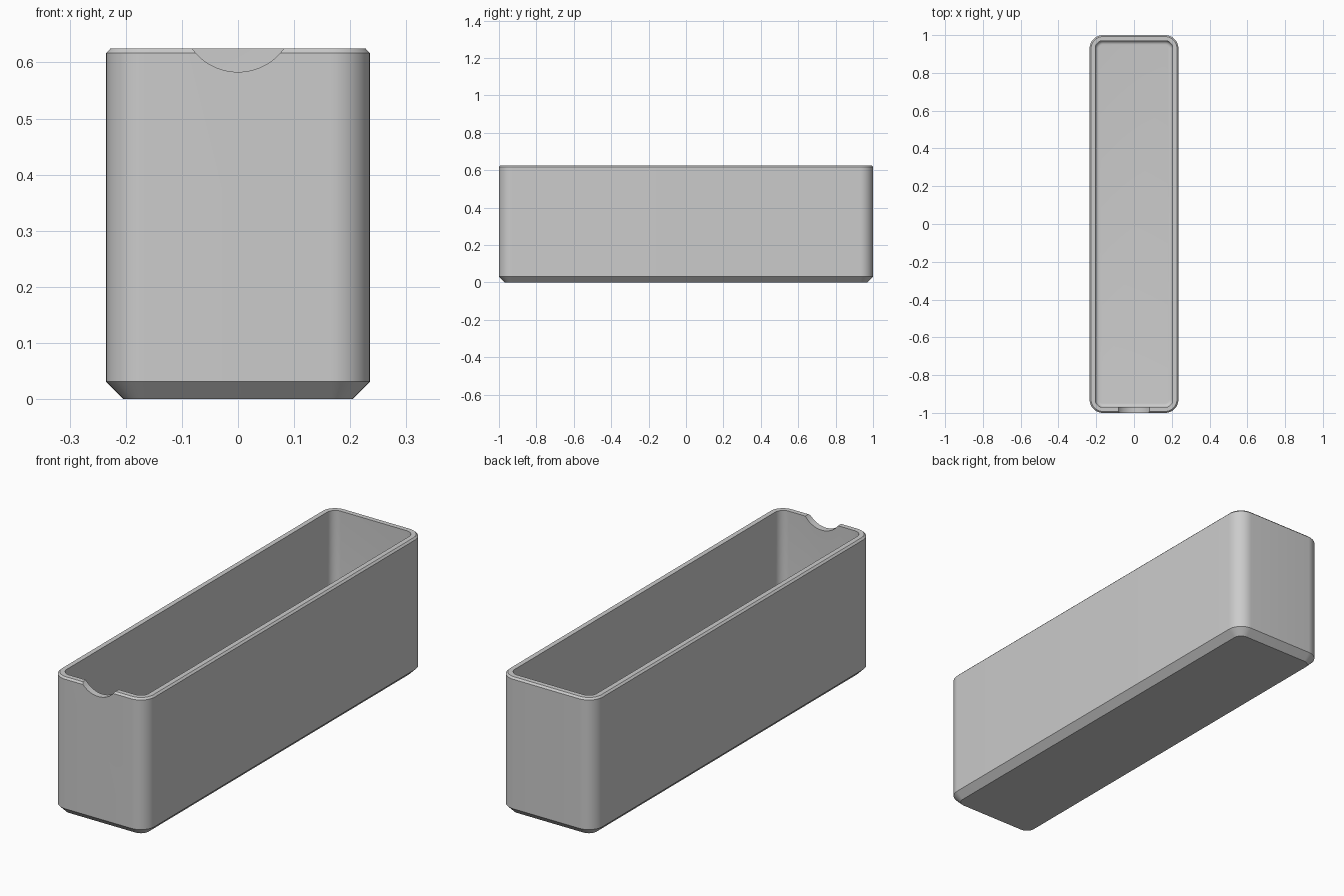
import bpy
import bmesh
from math import cos, sin, pi, radians

if "Cube" in bpy.data.objects:
    bpy.data.objects.remove(bpy.data.objects["Cube"], do_unlink=True)

HALF_X, HALF_Y, HEIGHT = 0.235, 1.0, 0.625
CORNER, WALL, FLOOR = 0.07, 0.03, 0.035
FOOT, LIP, FILLET = 0.031, 0.008, 0.02
STEPS = 12

grey = bpy.data.materials.new("plain grey")
grey.use_nodes = True
colour = (0.6, 0.6, 0.6, 1)
grey.diffuse_color = colour
grey.node_tree.nodes["Principled BSDF"].inputs["Base Color"].default_value = colour


def ring(bm, inset, z):
    """Rounded rectangle, offset inwards from the outer wall."""
    r = max(CORNER - inset, 0.012)
    cx, cy = HALF_X - inset - r, HALF_Y - inset - r
    verts = []
    for quarter, (sx, sy) in enumerate([(1, 1), (-1, 1), (-1, -1), (1, -1)]):
        for i in range(STEPS + 1):
            a = (quarter + i / STEPS) * pi / 2
            verts.append(bm.verts.new((sx * cx + r * cos(a), sy * cy + r * sin(a), z)))
    return verts


# Tray shell: outside from foot to rim, then inside down to the floor
profile = [(FOOT, 0), (0, FOOT), (0, HEIGHT - LIP), (LIP, HEIGHT), (WALL, HEIGHT)]
for i in range(7):
    a = i / 6 * pi / 2
    profile.append((WALL + FILLET * (1 - cos(a)), FLOOR + FILLET * (1 - sin(a))))

bm = bmesh.new()
rings = [ring(bm, inset, z) for inset, z in profile]
for low, high in zip(rings, rings[1:]):
    for i in range(len(low)):
        j = (i + 1) % len(low)
        bm.faces.new((low[i], low[j], high[j], high[i]))
bm.faces.new(rings[0][::-1])
bm.faces.new(rings[-1])
bmesh.ops.recalc_face_normals(bm, faces=bm.faces)
mesh = bpy.data.meshes.new("tray")
bm.to_mesh(mesh)
bm.free()
mesh.materials.append(grey)
tray = bpy.data.objects.new("tray", mesh)
bpy.context.collection.objects.link(tray)

# Round finger notch in the front rim
bpy.ops.mesh.primitive_cylinder_add(vertices=96, radius=0.101, depth=0.2,
                                    location=(0, -HALF_Y, 0.684),
                                    rotation=(pi / 2, 0, 0))
cutter = bpy.context.object
cutter.name = "notch_cutter"
cutter.data.materials.append(grey)

bpy.ops.object.select_all(action="DESELECT")
tray.select_set(True)
bpy.context.view_layer.objects.active = tray
cut = tray.modifiers.new("finger_notch", "BOOLEAN")
cut.operation = "DIFFERENCE"
cut.solver = "EXACT"
cut.object = cutter
bpy.ops.object.modifier_apply(modifier=cut.name)
bpy.data.objects.remove(cutter, do_unlink=True)
bpy.ops.object.shade_smooth_by_angle(angle=radians(30))
